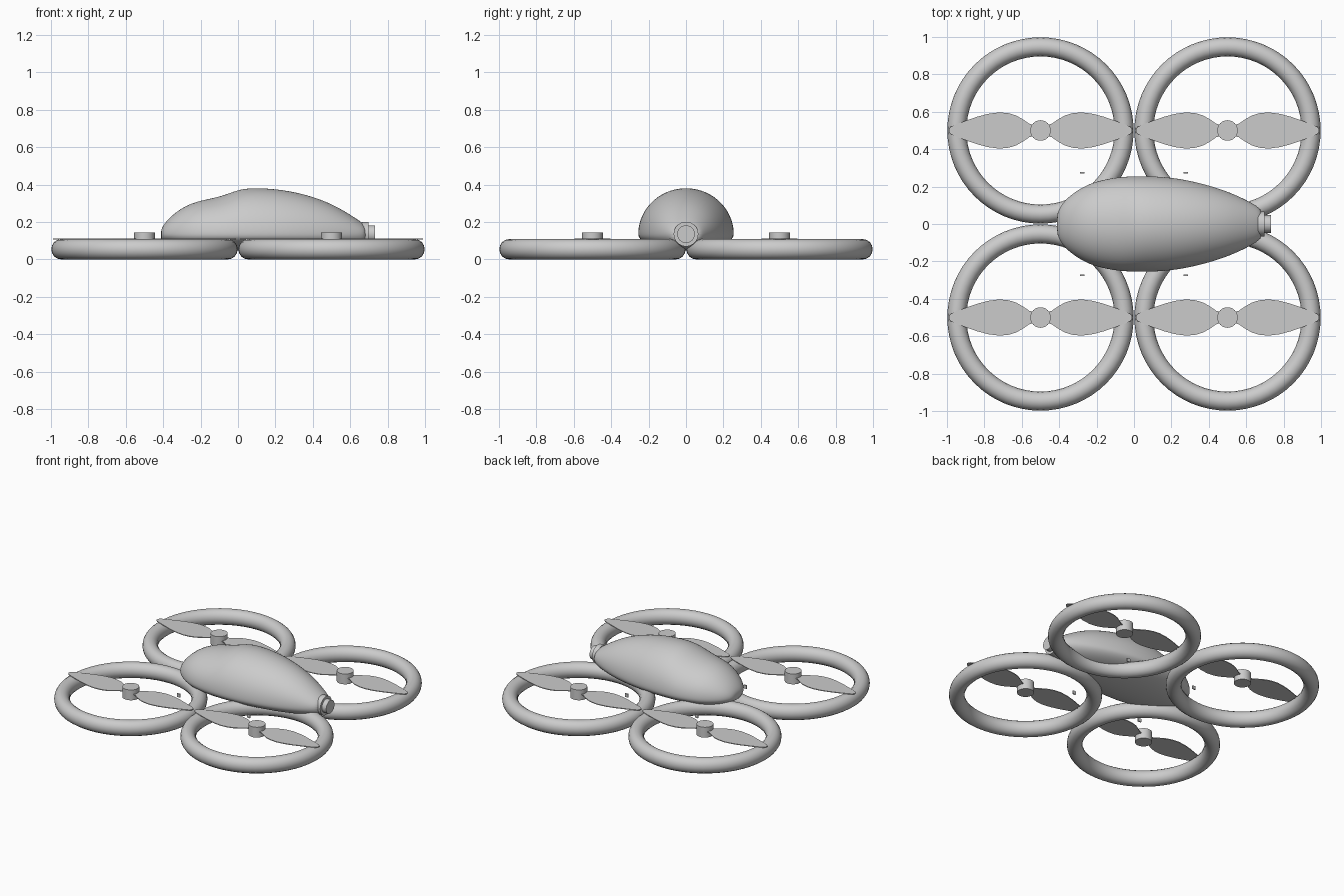
import bpy, bmesh, math
from mathutils import Matrix, Vector

cube = bpy.data.objects.get("Cube")
if cube:
    bpy.data.objects.remove(cube, do_unlink=True)

grey = bpy.data.materials.new("plain_grey")
grey.use_nodes = True
grey.diffuse_color = (0.6, 0.6, 0.6, 1)
grey.node_tree.nodes["Principled BSDF"].inputs["Base Color"].default_value = (0.6, 0.6, 0.6, 1)


def finish(bm, name, smooth=True):
    bmesh.ops.recalc_face_normals(bm, faces=bm.faces)
    mesh = bpy.data.meshes.new(name)
    bm.to_mesh(mesh)
    bm.free()
    mesh.materials.append(grey)
    obj = bpy.data.objects.new(name, mesh)
    bpy.context.collection.objects.link(obj)
    if smooth:
        bpy.ops.object.select_all(action='DESELECT')
        obj.select_set(True)
        bpy.context.view_layer.objects.active = obj
        bpy.ops.object.shade_smooth_by_angle(angle=math.radians(40))
    return obj


def loft(bm, rings, closed=False):
    """Join rings of points with quads, capping the ends unless closed."""
    loops = [[bm.verts.new(p) for p in ring] for ring in rings]
    pairs = list(zip(loops, loops[1:]))
    if closed:
        pairs.append((loops[-1], loops[0]))
    for a, b in pairs:
        for i in range(len(a)):
            j = (i + 1) % len(a)
            bm.faces.new((a[i], a[j], b[j], b[i]))
    if not closed:
        bm.faces.new(loops[0])
        bm.faces.new(loops[-1])


def angles(n):
    return [math.tau * i / n for i in range(n)]


def cylinder(name, centre, radius, depth, along_x=False):
    bm = bmesh.new()
    turn = Matrix.Rotation(math.pi / 2, 4, 'Y') if along_x else Matrix()
    bmesh.ops.create_cone(bm, cap_ends=True, segments=32, radius1=radius, radius2=radius,
                          depth=depth, matrix=Matrix.Translation(centre) @ turn)
    return finish(bm, name)


def guard_ring(name, cx, cy):
    bm = bmesh.new()
    rings = []
    for a in angles(64):
        ring = []
        for t in angles(16):
            r = 0.447 + 0.051 * math.cos(t)
            ring.append((cx + r * math.cos(a), cy + r * math.sin(a), 0.054 + 0.054 * math.sin(t)))
        rings.append(ring)
    loft(bm, rings, closed=True)
    finish(bm, name)


# Half outline of one blade: distance from hub, half width
BLADE = [(0.03, 0.028), (0.06, 0.036), (0.09, 0.057), (0.13, 0.08), (0.17, 0.092),
         (0.22, 0.097), (0.28, 0.089), (0.34, 0.073), (0.40, 0.052), (0.45, 0.034),
         (0.48, 0.02), (0.49, 0.008)]


def propeller(name, cx, cy):
    bm = bmesh.new()
    for side in (1, -1):
        outline = [(r, w) for r, w in BLADE] + [(r, -w) for r, w in reversed(BLADE)]
        face = bm.faces.new([bm.verts.new((cx + side * r, cy + w, 0.106)) for r, w in outline])
        top = bmesh.ops.extrude_face_region(bm, geom=[face])
        verts = [v for v in top["geom"] if isinstance(v, bmesh.types.BMVert)]
        bmesh.ops.translate(bm, verts=verts, vec=(0, 0, 0.005))
    finish(bm, name, smooth=False)


# Four rotor units with guards, hubs, blades and small plates
for sx, x_name in ((1, "left"), (-1, "right")):
    for sy, y_name in ((-1, "front"), (1, "back")):
        label = y_name + "_" + x_name
        cx, cy = 0.5 * sx, 0.5 * sy
        guard_ring(label + "_guard_ring", cx, cy)
        propeller(label + "_propeller", cx, cy)
        cylinder(label + "_hub", (cx, cy, 0.106), 0.055, 0.074)
        bm = bmesh.new()
        bmesh.ops.create_cube(bm, size=1, matrix=Matrix.Translation((0.277 * sx, 0.275 * sy, 0.053))
                              @ Matrix.Diagonal((0.024, 0.008, 0.024, 1)))
        finish(bm, label + "_plate", smooth=False)

# Body stations: x, half width, top height, bottom height
BODY = [(-0.412, 0.035, 0.15, 0.11), (-0.405, 0.075, 0.175, 0.1), (-0.37, 0.13, 0.222, 0.08),
        (-0.30, 0.185, 0.278, 0.06), (-0.22, 0.226, 0.313, 0.05), (-0.11, 0.25, 0.333, 0.045),
        (-0.04, 0.256, 0.358, 0.045), (0.03, 0.259, 0.383, 0.045), (0.14, 0.257, 0.384, 0.045),
        (0.27, 0.241, 0.37, 0.045), (0.40, 0.209, 0.338, 0.045), (0.51, 0.172, 0.294, 0.05),
        (0.60, 0.13, 0.24, 0.06), (0.66, 0.095, 0.2, 0.07), (0.69, 0.066, 0.175, 0.08)]
MID = 0.135
bm = bmesh.new()
sections = []
for x, w, top, bottom in BODY:
    ring = []
    for t in angles(24):
        s = math.sin(t)
        height = (top - MID) * s if s > 0 else (MID - bottom) * s
        ring.append((x, w * math.cos(t), MID + height))
    sections.append(ring)
loft(bm, sections)
body = finish(bm, "body_shell")
for face in body.data.polygons:
    face.use_smooth = True
subsurf = body.modifiers.new("smooth_shell", 'SUBSURF')
subsurf.levels = subsurf.render_levels = 2

# Camera on the nose: collar and lens barrel
cylinder("camera_collar", (0.68, 0, MID), 0.066, 0.036, along_x=True)
cylinder("camera_lens", (0.705, 0, MID), 0.047, 0.054, along_x=True)
